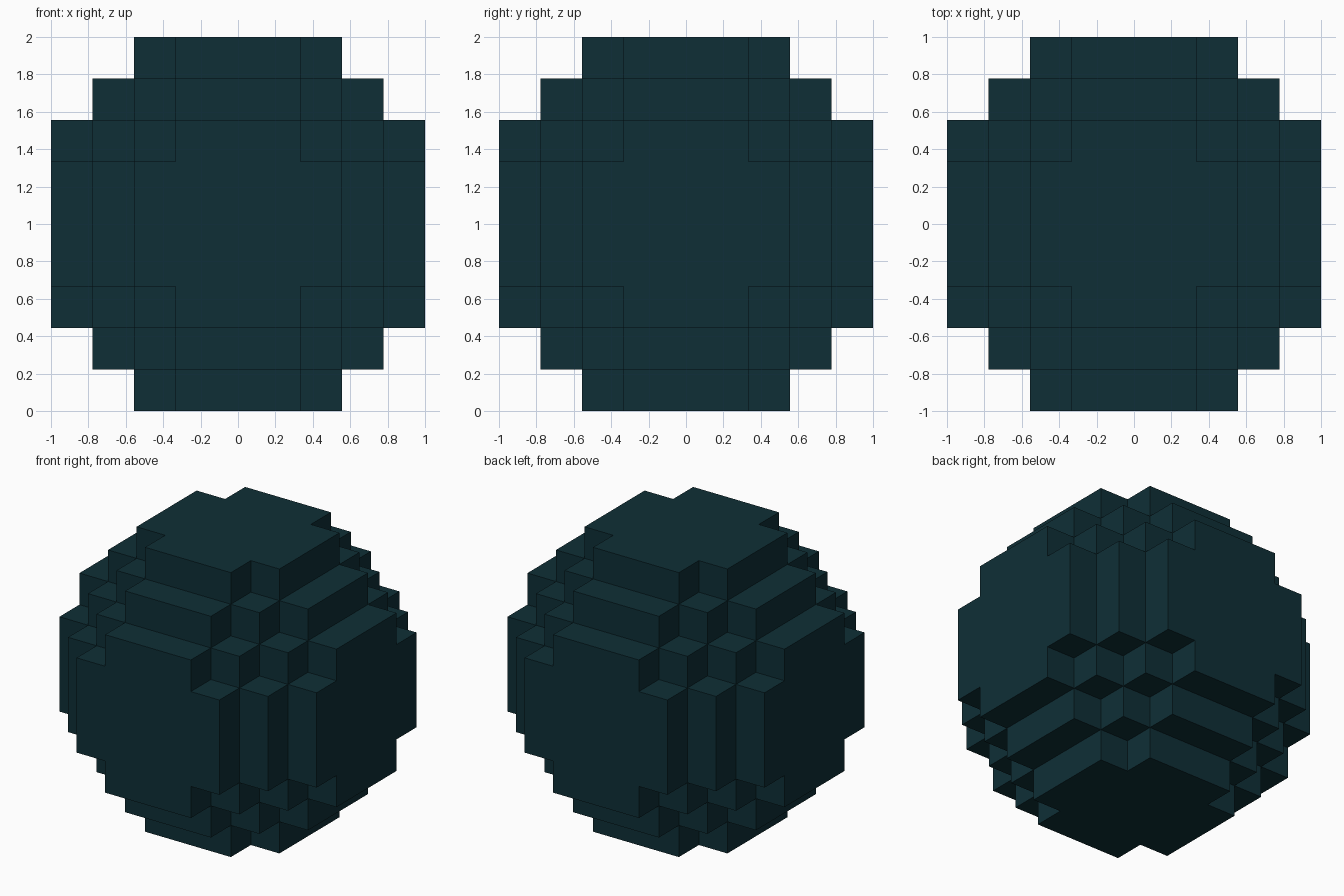
import bpy, bmesh, math
from itertools import product
from mathutils import Vector

cube = bpy.data.objects.get("Cube")
if cube:
    bpy.data.objects.remove(cube, do_unlink=True)

# Block grid: nine blocks across, kept where the centre lies inside the ball
REACH = 4
LIMIT_SQUARED = 21
SIZE = 2 / (2 * REACH + 1)
span = range(-REACH, REACH + 1)
blocks = {c for c in product(span, repeat=3) if Vector(c).length_squared <= LIMIT_SQUARED}

# Dark teal material
teal = bpy.data.materials.new("dark teal")
teal.use_nodes = True
color = (0.0045, 0.028, 0.037, 1)
teal.diffuse_color = color
shader = next(n for n in teal.node_tree.nodes if n.type == 'BSDF_PRINCIPLED')
shader.inputs["Base Color"].default_value = color


def add_side(bm, block, axis, sign):
    """Add one outward-facing square on the given side of a block."""
    normal, u, v = Vector(), Vector(), Vector()
    normal[axis] = sign
    u[(axis + 1) % 3] = 1
    v[(axis + 2) % 3] = sign
    middle = Vector(block) + normal / 2
    corners = [middle + (u * a + v * b) / 2 for a, b in ((-1, -1), (1, -1), (1, 1), (-1, 1))]
    bm.faces.new([bm.verts.new(p * SIZE + Vector((0, 0, 1))) for p in corners])


# Outer shell: only block sides with no neighbour
bm = bmesh.new()
for block in blocks:
    for axis, sign in product(range(3), (-1, 1)):
        neighbour = list(block)
        neighbour[axis] += sign
        if tuple(neighbour) not in blocks:
            add_side(bm, block, axis, sign)

# Weld the squares and merge flat areas into single faces
bmesh.ops.remove_doubles(bm, verts=bm.verts[:], dist=0.001)
bmesh.ops.dissolve_limit(bm, angle_limit=math.radians(1), verts=bm.verts[:], edges=bm.edges[:])

mesh = bpy.data.meshes.new("block_ball")
bm.to_mesh(mesh)
bm.free()
mesh.materials.append(teal)
ball = bpy.data.objects.new("block_ball", mesh)
bpy.context.collection.objects.link(ball)
